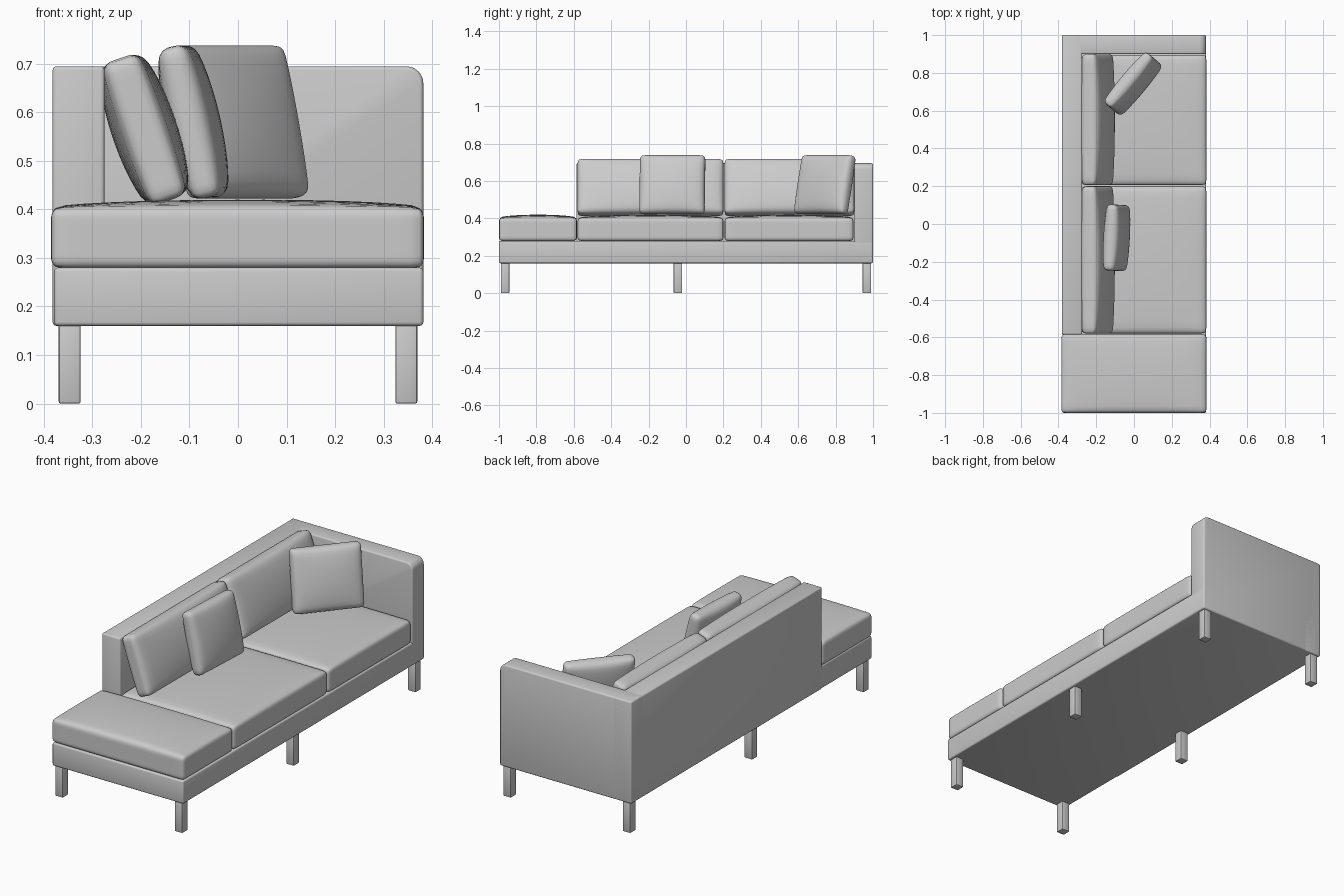
import bpy, bmesh, math
from mathutils import Matrix, Vector

if "Cube" in bpy.data.objects:
    bpy.data.objects.remove(bpy.data.objects["Cube"])

# Single upholstery colour
GREY = (0.6, 0.6, 0.6, 1)
fabric = bpy.data.materials.new("grey_fabric")
fabric.use_nodes = True
fabric.diffuse_color = GREY
fabric.node_tree.nodes["Principled BSDF"].inputs["Base Color"].default_value = GREY


def finish(name, bm, angle=35):
    mesh = bpy.data.meshes.new(name)
    bmesh.ops.recalc_face_normals(bm, faces=bm.faces)
    bm.to_mesh(mesh)
    bm.free()
    obj = bpy.data.objects.new(name, mesh)
    bpy.context.collection.objects.link(obj)
    mesh.materials.append(fabric)
    bpy.ops.object.select_all(action="DESELECT")
    obj.select_set(True)
    bpy.context.view_layer.objects.active = obj
    bpy.ops.object.shade_smooth_by_angle(angle=math.radians(angle))
    return obj


def block(name, low, high, bevel=0.008, segments=3, corner=0):
    """Bevelled box; corner rounds the upper edge on its left end."""
    low, high = Vector(low), Vector(high)
    bm = bmesh.new()
    bmesh.ops.create_cube(bm, size=1)
    size = high - low
    for v in bm.verts:
        v.co = (low + high) / 2 + Vector(c * s for c, s in zip(v.co, size))
    if corner:
        edge = [e for e in bm.edges
                if all(v.co.x > high.x - 0.001 and v.co.z > high.z - 0.001 for v in e.verts)]
        bmesh.ops.bevel(bm, geom=edge, offset=corner, segments=6, profile=0.5, affect="EDGES")
    sharp = [e for e in bm.edges if e.calc_face_angle(0) > 0.6]
    bmesh.ops.bevel(bm, geom=sharp, offset=bevel, segments=segments, profile=0.5, affect="EDGES")
    return finish(name, bm)


def cushion(name, size, centre, rim, radius, matrix=Matrix(), flat_base=False):
    """Rounded slab whose thickness swells from the rim to the middle."""
    half = Vector(size) / 2
    bm = bmesh.new()
    bmesh.ops.create_cube(bm, size=2)
    bmesh.ops.subdivide_edges(bm, edges=bm.edges[:], cuts=15, use_grid_fill=True)
    for v in bm.verts:
        # Crowd the grid toward the edges, then round the box
        p = Vector(math.sin(c * math.pi / 2) * h for c, h in zip(v.co, (half.x, half.y, rim / 2)))
        inner = Vector(max(-h + radius, min(h - radius, c))
                       for c, h in zip(p, (half.x, half.y, rim / 2)))
        offset = p - inner
        if offset.length > 1e-6:
            p = inner + offset.normalized() * radius
        u, w = p.x / half.x, p.y / half.y
        swell = (max(0, 1 - u * u) * max(0, 1 - w * w)) ** 0.6
        if not (flat_base and p.z < 0):
            p.z *= 1 + (size[2] / rim - 1) * swell
        v.co = p
    bm.transform(Matrix.Translation(centre) @ matrix)
    return finish(name, bm, 50)


def upright(lean, turn):
    """Stand a cushion up facing +x, leaning back and turned about z."""
    stand = Matrix(((0, 0, 1, 0), (1, 0, 0, 0), (0, 1, 0, 0), (0, 0, 0, 1)))
    return (Matrix.Rotation(math.radians(turn), 4, "Z")
            @ Matrix.Rotation(math.radians(-lean), 4, "Y") @ stand)


# Frame: base, long backrest and end arm
block("base", (-0.379, -1, 0.16), (0.382, 0.999, 0.28))
block("backrest", (-0.382, -0.585, 0.16), (-0.275, 1, 0.695))
block("end_arm", (-0.382, 0.9, 0.16), (0.382, 1, 0.695), corner=0.035)

# Legs in three pairs
for row, y in (("front", -0.967), ("middle", -0.043), ("back", 0.967)):
    for side, x in (("right", -0.347), ("left", 0.347)):
        block(f"{row}_{side}_leg", (x - 0.0225, y - 0.0225, 0),
              (x + 0.0225, y + 0.0225, 0.17), bevel=0.004, segments=2)

# Seat cushions: name, x range, y range
for name, x0, x1, y0, y1 in (("open_end_seat", -0.385, 0.383, -1, -0.583),
                             ("middle_seat", -0.277, 0.383, -0.579, 0.2),
                             ("corner_seat", -0.277, 0.383, 0.206, 0.895)):
    cushion(name, (x1 - x0, y1 - y0, 0.158), ((x0 + x1) / 2, (y0 + y1) / 2, 0.341),
            0.125, 0.02, flat_base=True)

# Back cushions resting on the backrest
for name, y0, y1 in (("middle_back_cushion", -0.58, 0.2), ("corner_back_cushion", 0.206, 0.9)):
    cushion(name, (y1 - y0, 0.31, 0.135), (-0.193, (y0 + y1) / 2, 0.565),
            0.075, 0.022, upright(19, 0))

# Loose throw pillows
cushion("middle_throw_pillow", (0.35, 0.32, 0.11), (-0.092, -0.073, 0.58),
        0.055, 0.022, upright(13, -3))
cushion("corner_throw_pillow", (0.35, 0.32, 0.11), (-0.005, 0.742, 0.58),
        0.055, 0.022, upright(13, -40))
